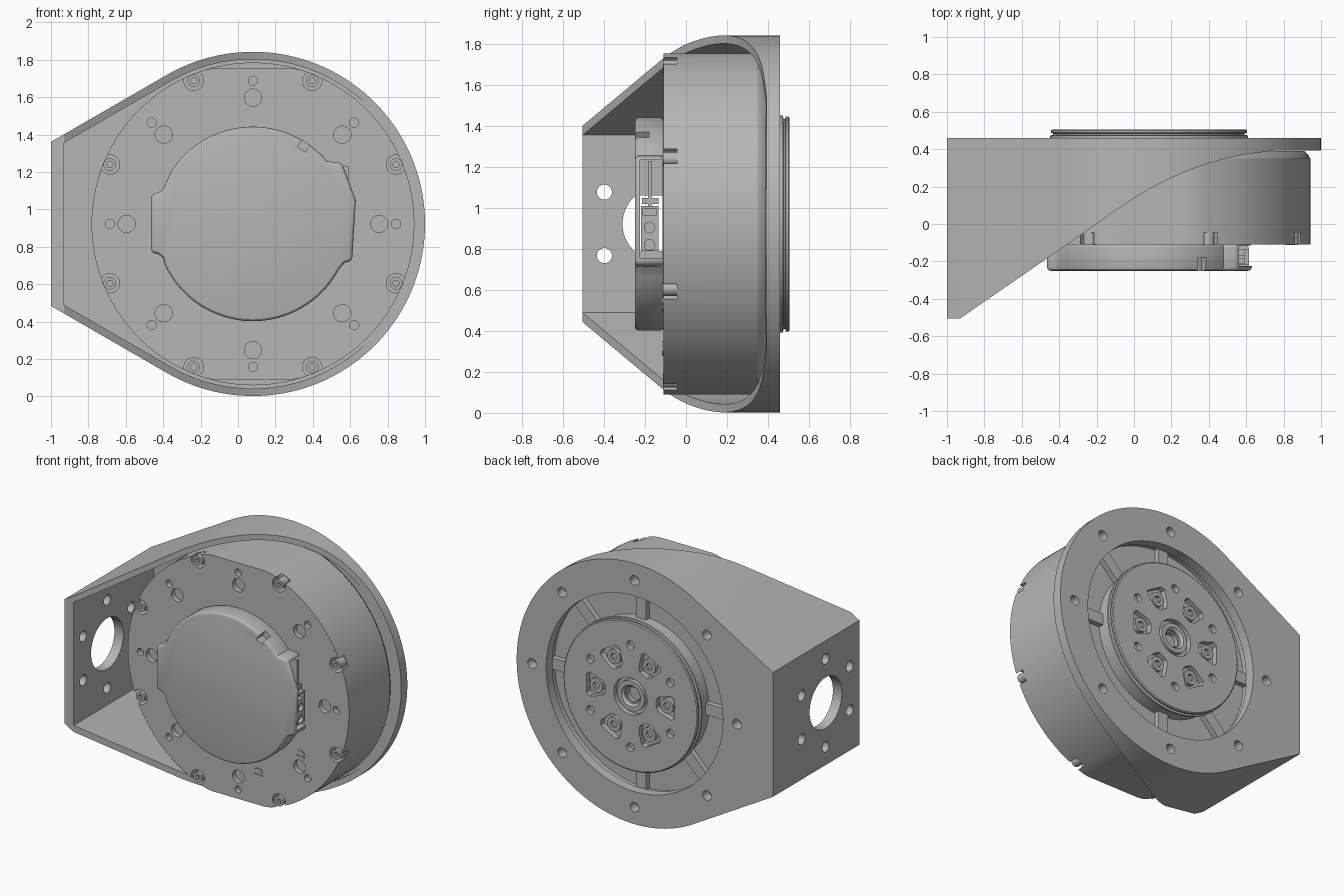
import bpy, bmesh
from math import sin, cos, tan, pi, radians
from mathutils import Vector

if "Cube" in bpy.data.objects:
    bpy.data.objects.remove(bpy.data.objects["Cube"])

CX, CZ = 0.08, 0.9225      # motor axis, running along y
R = 0.92                   # bracket outer radius

grey = bpy.data.materials.new("satin_grey")
grey.use_nodes = True
grey.diffuse_color = (0.47, 0.47, 0.47, 1)
bsdf = grey.node_tree.nodes["Principled BSDF"]
bsdf.inputs["Base Color"].default_value = (0.47, 0.47, 0.47, 1)
bsdf.inputs["Roughness"].default_value = 0.6


# ---------- helpers ----------
def arc(r, a0, a1, n, cx=CX, cz=CZ):
    steps = [radians(a0 + (a1 - a0) * i / n) for i in range(n + 1)]
    return [(cx + r * cos(a), cz + r * sin(a)) for a in steps]


def circle(r, cx=CX, cz=CZ, n=32):
    return arc(r, 0, 360, n, cx, cz)[:-1]


def polar(r, deg):
    return CX + r * cos(radians(deg)), CZ + r * sin(radians(deg))


def rect(u0, u1, v0, v1):
    return [(u0, v0), (u1, v0), (u1, v1), (u0, v1)]


def turned(pts, deg):
    """Rotate local (radial, tangential) points about the motor axis."""
    c, s = cos(radians(deg)), sin(radians(deg))
    return [(CX + u * c - v * s, CZ + u * s + v * c) for u, v in pts]


def place(u, v, d, axis):
    return {"x": (d, u, v), "y": (u, d, v), "z": (u, v, d)}[axis]


def finish(bm, name):
    bmesh.ops.recalc_face_normals(bm, faces=bm.faces)
    mesh = bpy.data.meshes.new(name)
    bm.to_mesh(mesh)
    bm.free()
    mesh.materials.append(grey)
    obj = bpy.data.objects.new(name, mesh)
    bpy.context.collection.objects.link(obj)
    return obj


def prisms(name, outlines, lo, hi, axis="y"):
    """Extrude one or several separate outlines into a single object."""
    bm = bmesh.new()
    for pts in outlines:
        base = bm.faces.new([bm.verts.new(place(u, v, lo, axis)) for u, v in pts])
        res = bmesh.ops.extrude_face_region(bm, geom=[base])
        top = [g for g in res["geom"] if isinstance(g, bmesh.types.BMVert)]
        bmesh.ops.translate(bm, verts=top, vec=Vector(place(0, 0, hi - lo, axis)))
    return finish(bm, name)


def lathe(name, profile, n=96):
    """Closed (radius, y) profile turned around the motor axis."""
    bm = bmesh.new()
    rings = []
    for i in range(n):
        a = 2 * pi * i / n
        rings.append([bm.verts.new((CX + r * cos(a), y, CZ + r * sin(a))) for r, y in profile])
    k = len(profile)
    for i in range(n):
        p, q = rings[i], rings[(i + 1) % n]
        for j in range(k):
            bm.faces.new((p[j], p[(j + 1) % k], q[(j + 1) % k], q[j]))
    return finish(bm, name)


def activate(obj):
    bpy.ops.object.select_all(action="DESELECT")
    obj.select_set(True)
    bpy.context.view_layer.objects.active = obj


def cut(obj, outlines, lo, hi, axis="y"):
    cutter = prisms("cutter", outlines, lo, hi, axis)
    cutter.hide_render = True
    mod = obj.modifiers.new("cut", "BOOLEAN")
    mod.operation, mod.solver, mod.object = "DIFFERENCE", "EXACT", cutter
    activate(obj)
    bpy.ops.object.modifier_apply(modifier=mod.name)
    bpy.data.objects.remove(cutter)


def bracket_outline(r, left):
    """Circle with two tangents at 30 degrees running to a flat left end."""
    (tx, tz) = polar(r, 120)
    z = tz - (tx - left) * tan(radians(30))
    return arc(r, -120, 120, 96) + [(left, z), (left, 2 * CZ - z)]


# ---------- bracket ----------
bracket = prisms("bracket", [bracket_outline(R, -1)], -0.505, 0.46)
cut(bracket, [bracket_outline(0.88, -0.93)], -0.7, 0.39)
sweep = [(-0.93, -0.505), (-0.38, -0.125), (-0.2, 0.0), (-0.1, 0.072), (0, 0.138),
         (0.1, 0.197), (0.2, 0.247), (0.3, 0.29), (0.4, 0.325), (0.5, 0.353),
         (0.6, 0.373), (0.75, 0.392), (1.2, 0.392), (1.2, -0.8), (-0.93, -0.8)]
cut(bracket, [sweep], -0.5, 2.5, "z")
cut(bracket, [circle(0.69, n=96)], 0.3, 0.6)
cut(bracket, [circle(0.034, *polar(0.8, a)) for a in range(0, 360, 45)], 0.3, 0.6)
bolt_ring = [circle(0.037, -0.13 + 0.31 * cos(radians(a)), CZ + 0.31 * sin(radians(a)))
             for a in range(30, 390, 60)]
cut(bracket, [circle(0.18, -0.13, CZ, 48)] + bolt_ring, -1.2, -0.8, "x")

# ---------- motor body, flattened at top and bottom ----------
def flattened(r):
    return [(x, min(max(z, 0.09), 1.755)) for x, z in circle(r, n=128)]

EIGHT = range(0, 360, 45)
SCREWS = [a + 22.5 for a in EIGHT]
body = prisms("motor_body", [flattened(0.863)], -0.11, 0.35)
cut(body, [circle(0.052, *polar(0.828, a), 24) for a in SCREWS], -0.2, -0.045)
cut(body, [circle(0.046, *polar(0.675, a)) for a in EIGHT]
    + [circle(0.025, *polar(0.765, a), 20) for a in EIGHT], -0.2, -0.075)
lathe("motor_back_ring", [(0.7, 0.34), (0.863, 0.34), (0.855, 0.365), (0.83, 0.39), (0.7, 0.39)])

# ---------- body screws ----------
heads = prisms("body_screws", [circle(0.034, *polar(0.828, a), 24) for a in SCREWS], -0.112, -0.03)
cut(heads, [circle(0.018, *polar(0.828, a), 6) for a in SCREWS], -0.2, -0.085)
SLOTTED = [(0.565, 0.53), (0.237, 0.315)]
slotted = prisms("slotted_screws", [circle(0.034, x, z, 24) for x, z in SLOTTED], -0.116, -0.1)
cut(slotted, [rect(x - 0.04, x + 0.04, z - 0.007, z + 0.007) for x, z in SLOTTED], -0.2, -0.108)

# ---------- front cover with cable tunnel ----------
cover_outline = (arc(0.52, 40, 147, 48)
                 + [(-0.4, 1.11), (-0.425, 1.09), (-0.465, 1.08),
                    (-0.465, 0.77), (-0.425, 0.76), (-0.4, 0.74)]
                 + arc(0.52, 205, 332, 56)
                 + [(0.57, 0.715), (0.61, 0.725), (0.63, 1.05), (0.555, 1.25)])
cover = prisms("front_cover", [cover_outline], -0.25, -0.105)
bevel = cover.modifiers.new("rounded_rim", "BEVEL")
bevel.width, bevel.segments = 0.02, 3
bevel.limit_method, bevel.angle_limit = "ANGLE", radians(60)
activate(cover)
bpy.ops.object.modifier_apply(modifier=bevel.name)
cut(cover, [rect(-0.225, -0.115, 0.79, 1.06)], -0.6, 0.8, "x")
cut(cover, [rect(-0.225, -0.115, 0.755, 1.235)], 0.5, 0.8, "x")
cut(cover, [turned(rect(0.475, 0.56, -0.025, 0.025), 57)], -0.3, -0.18)

# ---------- connector in the cover ----------
plug = prisms("connector", [rect(-0.22, -0.135, 0.79, 1.01)], 0.54, 0.615, "x")
cut(plug, [circle(0.026, -0.178, z, 16) for z in (0.82, 0.905)]
    + [rect(-0.21, -0.145, 0.965, 0.995)], 0.59, 0.7, "x")
prisms("connector_board", [rect(-0.185, -0.165, 1.01, 1.23), rect(-0.215, -0.135, 1.02, 1.05)],
       0.5, 0.59, "x")

# ---------- rear ribs and output hub ----------
prisms("rear_ribs", [turned(rect(0.5, 0.71, -0.04, 0.04), a)
                     for a in (0, 45, 90, 180, 225, 270)], 0.34, 0.388)
hub = lathe("output_hub", [(0.05, 0.34), (0.505, 0.34), (0.505, 0.455), (0.53, 0.46),
                           (0.53, 0.473), (0.512, 0.476), (0.512, 0.484), (0.525, 0.488),
                           (0.525, 0.5), (0.518, 0.505), (0.05, 0.505)])
SIX = range(0, 360, 60)
pocket = [(0.2, -0.03), (0.225, -0.055), (0.32, -0.085), (0.345, -0.065),
          (0.345, 0.065), (0.32, 0.085), (0.225, 0.055), (0.2, 0.03)]
cut(hub, [turned(pocket, a) for a in SIX], 0.465, 0.6)
cut(hub, [circle(0.03, *polar(0.36, a + 30), 20) for a in SIX] + [circle(0.13)], 0.47, 0.6)

# ---------- hub screws and centre boss ----------
screws = prisms("hub_screws", [circle(0.05, *polar(0.275, a), 24) for a in SIX], 0.45, 0.495)
cut(screws, [circle(0.026, *polar(0.275, a), 6) for a in SIX], 0.475, 0.6)
lathe("centre_boss", [(0.06, 0.4), (0.105, 0.4), (0.105, 0.5), (0.075, 0.5), (0.06, 0.485)], 48)
prisms("centre_plug", [circle(0.065)], 0.36, 0.44)

# ---------- shading ----------
for obj in bpy.context.scene.objects:
    if obj.type == "MESH" and grey.name in obj.data.materials:
        activate(obj)
        bpy.ops.object.shade_smooth_by_angle(angle=radians(28))
